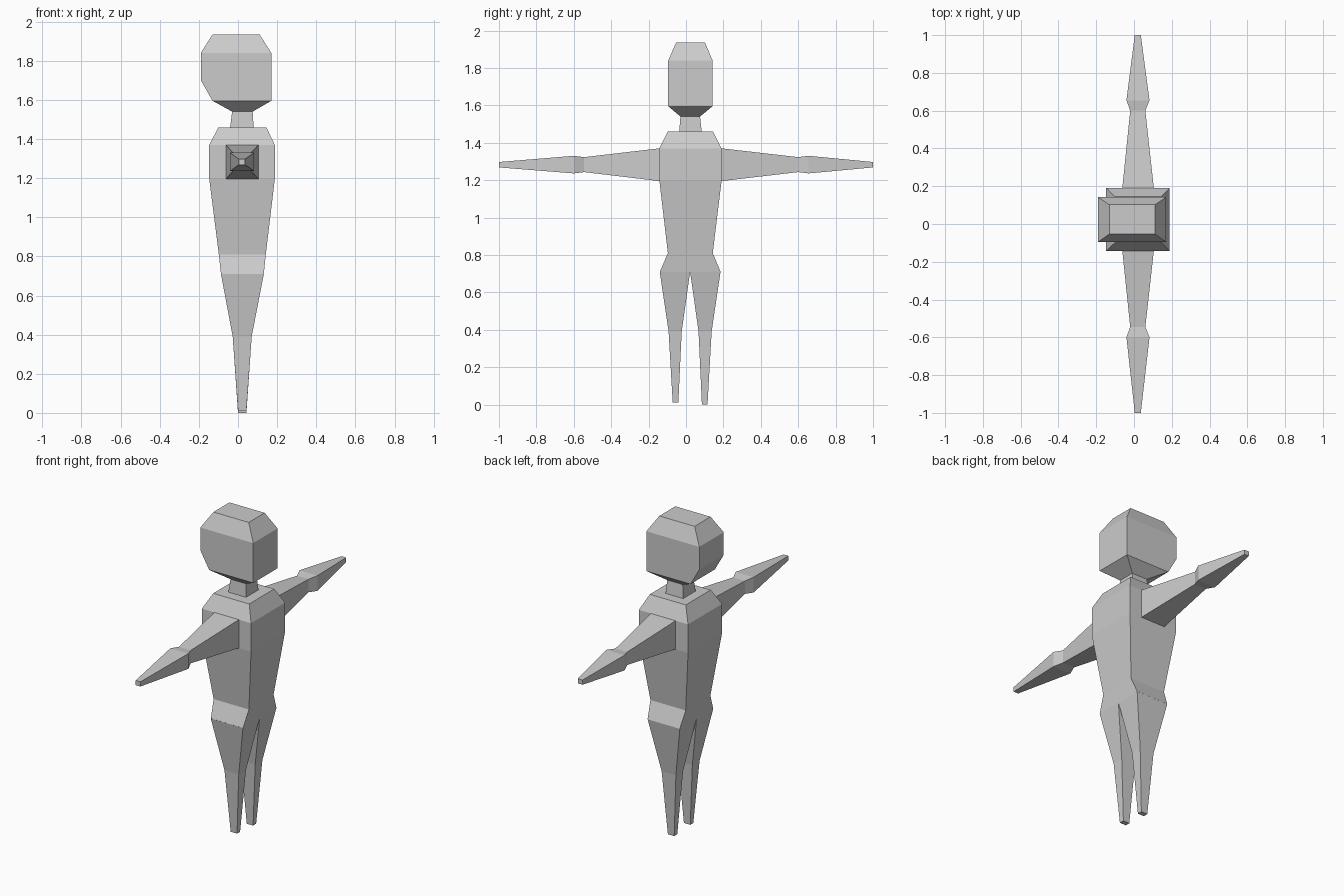
import bpy
import bmesh

if "Cube" in bpy.data.objects:
    bpy.data.objects.remove(bpy.data.objects["Cube"])

grey = bpy.data.materials.new("plain grey")
grey.diffuse_color = (0.6, 0.6, 0.6, 1)
grey.use_nodes = True
grey.node_tree.nodes["Principled BSDF"].inputs["Base Color"].default_value = grey.diffuse_color


def loft(name, rings, caps=(False, False)):
    """Skin a list of four-cornered rings, capping the chosen ends."""
    bm = bmesh.new()
    loops = [[bm.verts.new(p) for p in ring] for ring in rings]
    for a, b in zip(loops, loops[1:]):
        for i in range(4):
            j = (i + 1) % 4
            bm.faces.new((a[i], a[j], b[j], b[i]))
    if caps[0]:
        bm.faces.new(loops[0][::-1])
    if caps[1]:
        bm.faces.new(loops[-1])
    mesh = bpy.data.meshes.new(name)
    bm.to_mesh(mesh)
    bm.free()
    mesh.materials.append(grey)
    obj = bpy.data.objects.new(name, mesh)
    bpy.context.collection.objects.link(obj)
    return obj


def level(z, x0, x1, y0, y1, back_z=None):
    """Rectangle at height z; back_z lifts its -x edge."""
    zb = z if back_z is None else back_z
    return [(x0, y0, zb), (x1, y0, z), (x1, y1, z), (x0, y1, zb)]


def slice_y(y, x0, x1, z0, z1):
    """Upright rectangle across an arm."""
    return [(x0, y, z0), (x0, y, z1), (x1, y, z1), (x1, y, z0)]


# Head: chin taper, sloped nape, straight sides, bevelled crown
loft("head", [
    level(1.54, -0.03, 0.075, -0.03, 0.075),
    level(1.595, -0.13, 0.17, -0.095, 0.142),
    level(1.595, -0.19, 0.17, -0.095, 0.142, back_z=1.70),
    level(1.84, -0.19, 0.17, -0.095, 0.142),
    level(1.935, -0.13, 0.11, -0.053, 0.102),
], (False, True))

# Neck
loft("neck", [
    level(1.46, -0.04, 0.08, -0.036, 0.084),
    level(1.54, -0.03, 0.075, -0.03, 0.075),
])

# Torso: hips, waist, chest, shoulders
loft("torso", [
    level(0.71, -0.087, 0.132, -0.14, 0.185),
    level(0.81, -0.098, 0.142, -0.097, 0.143),
    level(1.195, -0.147, 0.188, -0.142, 0.19),
    level(1.37, -0.147, 0.188, -0.142, 0.19),
    level(1.46, -0.10, 0.145, -0.098, 0.145),
], (False, True))

# Legs: share the crotch line, taper through knee to foot
mid = 0.022
for name, s, foot in (("leg_near", -1, 0.01), ("leg_far", 1, 0.0)):
    def span(a, b):
        return sorted((mid + s * a, mid + s * b))
    loft(name, [
        level(foot, 0.0, 0.043, *span(0.063, 0.093)),
        level(0.39, -0.027, 0.07, *span(0.045, 0.115)),
        level(0.71, -0.087, 0.132, *span(0.0, 0.1625)),
    ], (True, False))

# Arms: shoulder, narrow elbow, wider forearm, blunt tip
for name, s, root, elbow, fore in (("arm_near", -1, -0.142, -0.545, -0.60),
                                   ("arm_far", 1, 0.19, 0.60, 0.655)):
    rings = [
        slice_y(root, -0.062, 0.105, 1.195, 1.37),
        slice_y(elbow, -0.02, 0.06, 1.243, 1.323),
        slice_y(fore, -0.04, 0.082, 1.236, 1.33),
        slice_y(s, 0.004, 0.036, 1.268, 1.297),
    ]
    # Reverse the ring order on one side so faces point outward
    if s > 0:
        loft(name, rings, (False, True))
    else:
        loft(name, rings[::-1], (True, False))
